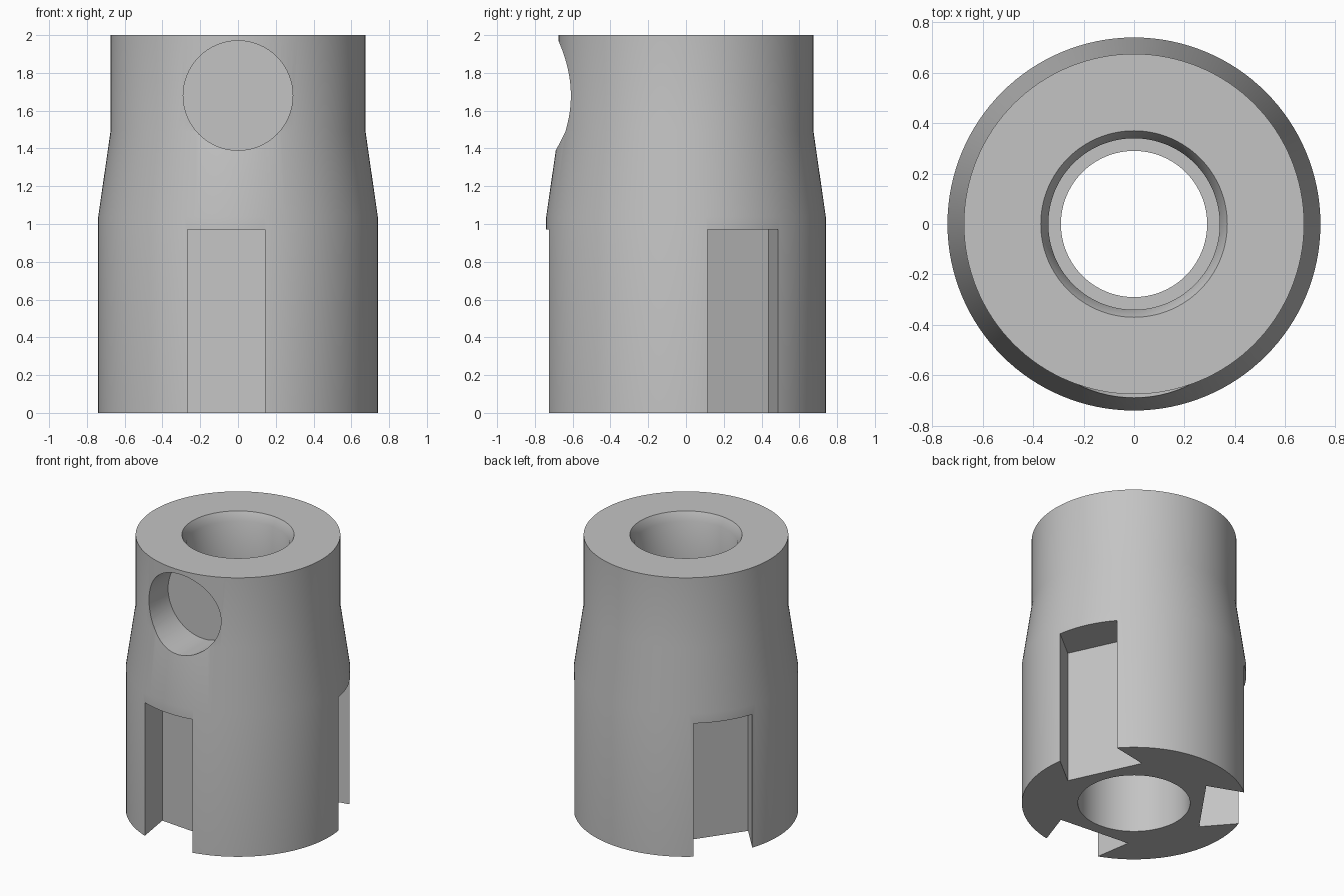
import bpy, bmesh
from math import sin, cos, pi, radians
from mathutils import Matrix, Vector

cube = bpy.data.objects.get("Cube")
if cube:
    bpy.data.objects.remove(cube, do_unlink=True)

SEGMENTS = 128

# Single plain grey material
grey = bpy.data.materials.new("plain_grey")
grey.use_nodes = True
colour = (0.55, 0.55, 0.55, 1)
grey.diffuse_color = colour
grey.node_tree.nodes["Principled BSDF"].inputs["Base Color"].default_value = colour


def make_object(name, bm):
    bmesh.ops.recalc_face_normals(bm, faces=bm.faces)
    mesh = bpy.data.meshes.new(name)
    bm.to_mesh(mesh)
    bm.free()
    mesh.materials.append(grey)
    obj = bpy.data.objects.new(name, mesh)
    bpy.context.collection.objects.link(obj)
    return obj


def lathe(name, profile):
    """Revolve a closed (radius, height) outline around z."""
    bm = bmesh.new()
    rings = []
    for i in range(SEGMENTS):
        a = 2 * pi * i / SEGMENTS
        rings.append([bm.verts.new((r * cos(a), r * sin(a), z)) for r, z in profile])
    n = len(profile)
    for i, ring in enumerate(rings):
        after = rings[(i + 1) % SEGMENTS]
        for j in range(n):
            k = (j + 1) % n
            bm.faces.new((ring[j], after[j], after[k], ring[k]))
    return make_object(name, bm)


def prism(name, outline, z0, z1, angle):
    """Extrude an outline upward and turn it about z."""
    bm = bmesh.new()
    face = bm.faces.new([bm.verts.new((x, y, z0)) for x, y in outline])
    made = bmesh.ops.extrude_face_region(bm, geom=[face])["geom"]
    top = [v for v in made if isinstance(v, bmesh.types.BMVert)]
    bmesh.ops.translate(bm, verts=top, vec=Vector((0, 0, z1 - z0)))
    bmesh.ops.rotate(bm, verts=bm.verts, matrix=Matrix.Rotation(angle, 3, "Z"))
    return make_object(name, bm)


# Stepped sleeve with tapered shoulder, eased top bore and inner ledge
sleeve = lathe("sleeve_body", [
    (0.74, 0), (0.74, 1.04), (0.675, 1.49), (0.675, 2),
    (0.37, 2), (0.34, 1.94), (0.34, 1.6),
    (0.29, 1.6), (0.29, 1.0), (0.37, 1.0), (0.37, 0),
])

# Three dovetail slots, open at the bottom
dovetail = [(0.455, -0.27), (0.9, -0.159), (0.9, 0.159), (0.455, 0.27)]
cutters = [prism("slot_cutter", dovetail, -0.1, 0.97, radians(25 + 120 * i))
           for i in range(3)]

# Round blind hole in the front
bm = bmesh.new()
bmesh.ops.create_cone(bm, cap_ends=True, segments=64, radius1=0.29, radius2=0.29, depth=0.6,
                      matrix=Matrix.Translation((0, -0.69, 1.68)) @ Matrix.Rotation(pi / 2, 4, "X"))
cutters.append(make_object("hole_cutter", bm))

bpy.ops.object.select_all(action="DESELECT")
bpy.context.view_layer.objects.active = sleeve
sleeve.select_set(True)
for cutter in cutters:
    mod = sleeve.modifiers.new("cut", "BOOLEAN")
    mod.operation = "DIFFERENCE"
    mod.solver = "EXACT"
    mod.object = cutter
    bpy.ops.object.modifier_apply(modifier=mod.name)
    bpy.data.objects.remove(cutter, do_unlink=True)

bpy.ops.object.shade_smooth_by_angle(angle=radians(30))
